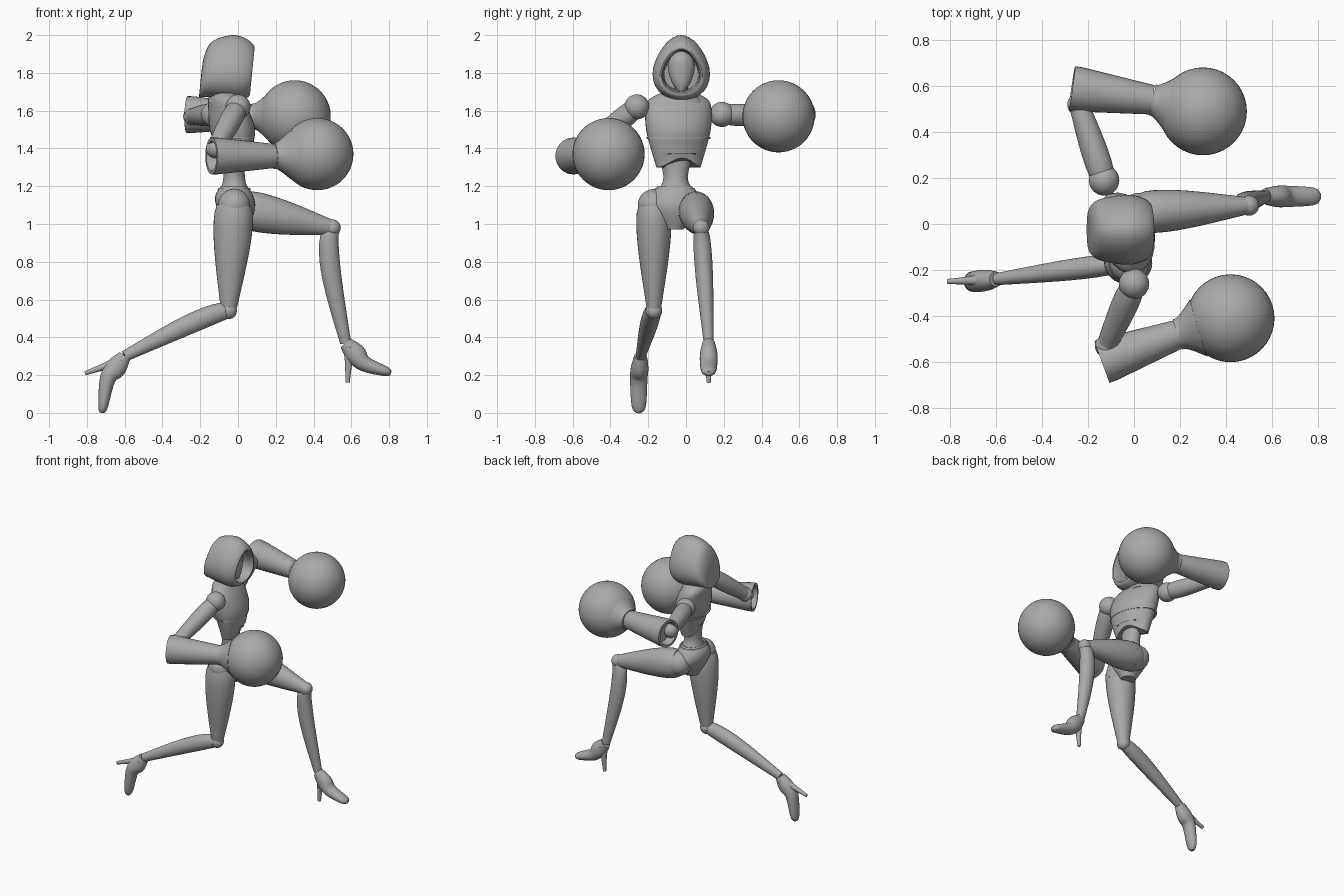
import bpy, bmesh, math
from mathutils import Vector

cube = bpy.data.objects.get("Cube")
if cube:
    bpy.data.objects.remove(cube)

colour = (0.4, 0.4, 0.4, 1)
grey = bpy.data.materials.new("plain_grey")
grey.use_nodes = True
grey.diffuse_color = colour
grey.node_tree.nodes["Principled BSDF"].inputs["Base Color"].default_value = colour

FORWARD, SIDEWAYS, UP = Vector((1, 0, 0)), Vector((0, 1, 0)), Vector((0, 0, 1))


def finish(name, bm):
    """Turn a bmesh into a named, coloured, smooth-shaded object."""
    bmesh.ops.recalc_face_normals(bm, faces=bm.faces)
    mesh = bpy.data.meshes.new(name)
    bm.to_mesh(mesh)
    bm.free()
    mesh.materials.append(grey)
    part = bpy.data.objects.new(name, mesh)
    bpy.context.collection.objects.link(part)
    bpy.ops.object.select_all(action="DESELECT")
    part.select_set(True)
    bpy.context.view_layer.objects.active = part
    bpy.ops.object.shade_smooth_by_angle(angle=math.radians(40))


def ball(name, centre, radius):
    bm = bmesh.new()
    bmesh.ops.create_uvsphere(bm, u_segments=40, v_segments=24, radius=radius)
    bmesh.ops.translate(bm, verts=bm.verts, vec=centre)
    finish(name, bm)


def refine(rings, steps):
    """Insert rings along a smooth curve through the given ones."""
    padded = [rings[0], *rings, rings[-1]]
    fine = []
    for before, start, end, after in zip(padded, padded[1:], padded[2:], padded[3:]):
        for step in range(steps):
            t = step / steps
            ease = t * t * (3 - 2 * t)
            leave, arrive = t * (1 - t) ** 2 / 2, t * t * (t - 1) / 2
            fine.append([b + (c - b) * ease + (c - a) * leave + (d - b) * arrive
                         for a, b, c, d in zip(before, start, end, after)])
    return fine + [rings[-1]]


def loft(name, rings, side=SIDEWAYS, axis=None, steps=4, narrow=0, lean=0, arch=0):
    """Skin ellipses given as (x, y, z, half width, half depth).

    narrow tapers each ellipse upwards, lean shears it, arch lifts the final hem."""
    rings = refine(rings, steps)
    centres = [Vector(ring[:3]) for ring in rings]
    last, count = len(rings) - 1, 32
    bm = bmesh.new()
    loops = []
    for i, (centre, ring) in enumerate(zip(centres, rings)):
        along = (axis or centres[min(i + 1, last)] - centres[max(i - 1, 0)]).normalized()
        across = (side - along * side.dot(along)).normalized()
        over = along.cross(across)
        loop = []
        for k in range(count):
            c, s = math.cos(math.tau * k / count), math.sin(math.tau * k / count)
            point = centre + across * ring[-2] * c * (1 - narrow * s) + over * ring[-1] * s
            point.x += lean * (point.z - centre.z)
            if i > last - 3:
                point.z += arch * s ** 4
            loop.append(bm.verts.new(point))
        loops.append(loop)
    for lower, upper in zip(loops, loops[1:]):
        for k in range(count):
            bm.faces.new((lower[k - 1], lower[k], upper[k], upper[k - 1]))
    bm.faces.new(loops[0])
    bm.faces.new(loops[-1])
    finish(name, bm)


def trunk(name, y, rings, **options):
    """Stack horizontal ellipses given as (z, x, half width, half depth)."""
    loft(name, [(x, y, z, wide, deep) for z, x, wide, deep in rings], axis=-UP, **options)


def limb(name, start, end, thick, thin, bulge=0, bow=Vector(), depth=1, side=SIDEWAYS):
    """Taper from start to end, with a muscle bulge and a bowed path near the start."""
    rings, count = [], 14
    for i in range(count + 1):
        t = i / count
        hump = math.sin(math.pi * t ** 0.6)
        radius = thick + (thin - thick) * t + bulge * hump
        rings.append((*(start.lerp(end, t) + bow * hump), radius, radius * depth))
    loft(name, rings, side=side, steps=1)


# Hood: closed behind, with its lip folded inward round the face
middle = -0.025
hood = [(-0.2, 1.74, 0.35), (-0.19, 1.78, 0.65), (-0.15, 1.82, 0.87), (-0.05, 1.83, 1),
        (0.02, 1.82, 0.97), (0.07, 1.81, 0.8), (0.06, 1.81, 0.65), (-0.07, 1.81, 0.6)]
loft("hood", [(x, middle, z, 0.147 * size, 0.17 * size) for x, z, size in hood],
     axis=FORWARD, steps=3, narrow=0.24, lean=0.1)

# Masked head, neck and collar
trunk("head", middle, [(1.93, -0.03, 0.02, 0.02), (1.88, -0.02, 0.06, 0.055),
                       (1.82, -0.02, 0.07, 0.06), (1.75, -0.01, 0.05, 0.045),
                       (1.7, 0, 0.015, 0.02)])
trunk("mask_band", middle, [(z, -0.02, 0.073, 0.065) for z in (1.845, 1.83)], steps=1)
trunk("neck", middle, [(1.76, -0.02, 0.03, 0.03), (1.62, -0.05, 0.05, 0.05)])
trunk("collar", middle, [(1.71, -0.06, 0.07, 0.07), (1.64, -0.07, 0.12, 0.09)])

# Torso, twisted towards the raised arm, with an arched jacket hem
twist = Vector((-0.28, 1, 0))
trunk("jacket", -0.04, [(1.7, -0.07, 0.08, 0.06), (1.66, -0.07, 0.16, 0.08),
                        (1.6, -0.05, 0.18, 0.1), (1.5, -0.03, 0.175, 0.115),
                        (1.4, -0.02, 0.15, 0.09), (1.3, -0.02, 0.12, 0.07)],
      side=twist, arch=0.05)
trunk("chest_seam", -0.04, [(z, -0.03, 0.173, 0.113) for z in (1.46, 1.45)],
      side=twist, steps=1)
trunk("waist", -0.055, [(1.42, -0.02, 0.11, 0.06), (1.25, -0.02, 0.064, 0.056),
                        (1.17, -0.02, 0.1, 0.08)])

# Pelvis and belt
trunk("pelvis", -0.06, [(1.2, -0.02, 0.09, 0.07), (1.15, -0.02, 0.13, 0.1),
                        (1.08, -0.01, 0.14, 0.1), (0.97, 0, 0.045, 0.05)])
trunk("belt", -0.06, [(1.19, -0.02, 0.104, 0.083), (1.18, -0.02, 0.112, 0.09)], steps=1)


def arm(label, shoulder, elbow, cuff, wrist, fist):
    """Ball shoulder, upper arm, hollow flared sleeve and round glove."""
    ball(label + "_shoulder", shoulder, 0.066)
    ball(label + "_elbow", elbow, 0.05)
    limb(label + "_upper_arm", shoulder, elbow, 0.045, 0.043, bulge=0.014, side=UP)
    sleeve = [(0.15, 0.07), (0, 0.08), (0, 0.097), (0.1, 0.097), (1, 0.064)]
    loft(label + "_sleeve", [(*cuff.lerp(wrist, t), r, r) for t, r in sleeve],
         side=UP, axis=wrist - cuff, steps=1)
    limb(label + "_glove_cuff", wrist, wrist.lerp(fist, 0.4), 0.07, 0.13, bulge=-0.01, side=UP)
    ball(label + "_glove", fist, 0.191)


arm("raised_arm", shoulder=Vector((-0.13, 0.19, 1.58)), elbow=Vector((-0.24, 0.52, 1.57)),
    cuff=Vector((-0.27, 0.59, 1.58)), wrist=Vector((0.08, 0.54, 1.57)),
    fist=Vector((0.3, 0.49, 1.57)))
arm("lowered_arm", shoulder=Vector((0, -0.26, 1.62)), elbow=Vector((-0.12, -0.53, 1.4)),
    cuff=Vector((-0.14, -0.6, 1.36)), wrist=Vector((0.19, -0.48, 1.36)),
    fist=Vector((0.42, -0.41, 1.37)))


def leg(label, hip, knee, ankle, bow, instep, toe, heel):
    """Thigh, knee, bowed shin and high-heeled shoe."""
    ball(label + "_hip", hip, 0.085)
    limb(label + "_thigh", hip, knee, 0.08, 0.036, bulge=0.023, depth=1.12)
    limb(label + "_hip_band", hip.lerp(knee, 0.1), hip.lerp(knee, 0.16), 0.091, 0.093, depth=1.12)
    ball(label + "_knee", knee, 0.044)
    limb(label + "_shin", knee, ankle, 0.034, 0.026, bulge=0.016, bow=bow, depth=1.12)
    back = ankle.lerp(instep, 0.5)
    sizes = [(0.033, 0.035), (0.046, 0.055), (0.046, 0.042), (0.038, 0.026), (0.014, 0.012)]
    path = [ankle, back, instep, instep.lerp(toe, 0.8), toe]
    loft(label + "_shoe", [(*point, *size) for point, size in zip(path, sizes)])
    limb(label + "_heel", ankle.lerp(back, 0.4), heel, 0.04, 0.011, bulge=-0.008)


leg("forward", hip=Vector((0.02, 0.05, 1.08)), knee=Vector((0.5, 0.08, 0.98)),
    ankle=Vector((0.57, 0.12, 0.37)), bow=FORWARD * -0.035,
    instep=Vector((0.67, 0.12, 0.26)), toe=Vector((0.81, 0.12, 0.21)),
    heel=Vector((0.58, 0.12, 0.16)))
leg("trailing", hip=Vector((-0.02, -0.17, 1.1)), knee=Vector((-0.05, -0.17, 0.54)),
    ankle=Vector((-0.6, -0.24, 0.3)), bow=UP * 0.02,
    instep=Vector((-0.69, -0.25, 0.18)), toe=Vector((-0.72, -0.25, 0)),
    heel=Vector((-0.81, -0.25, 0.21)))
